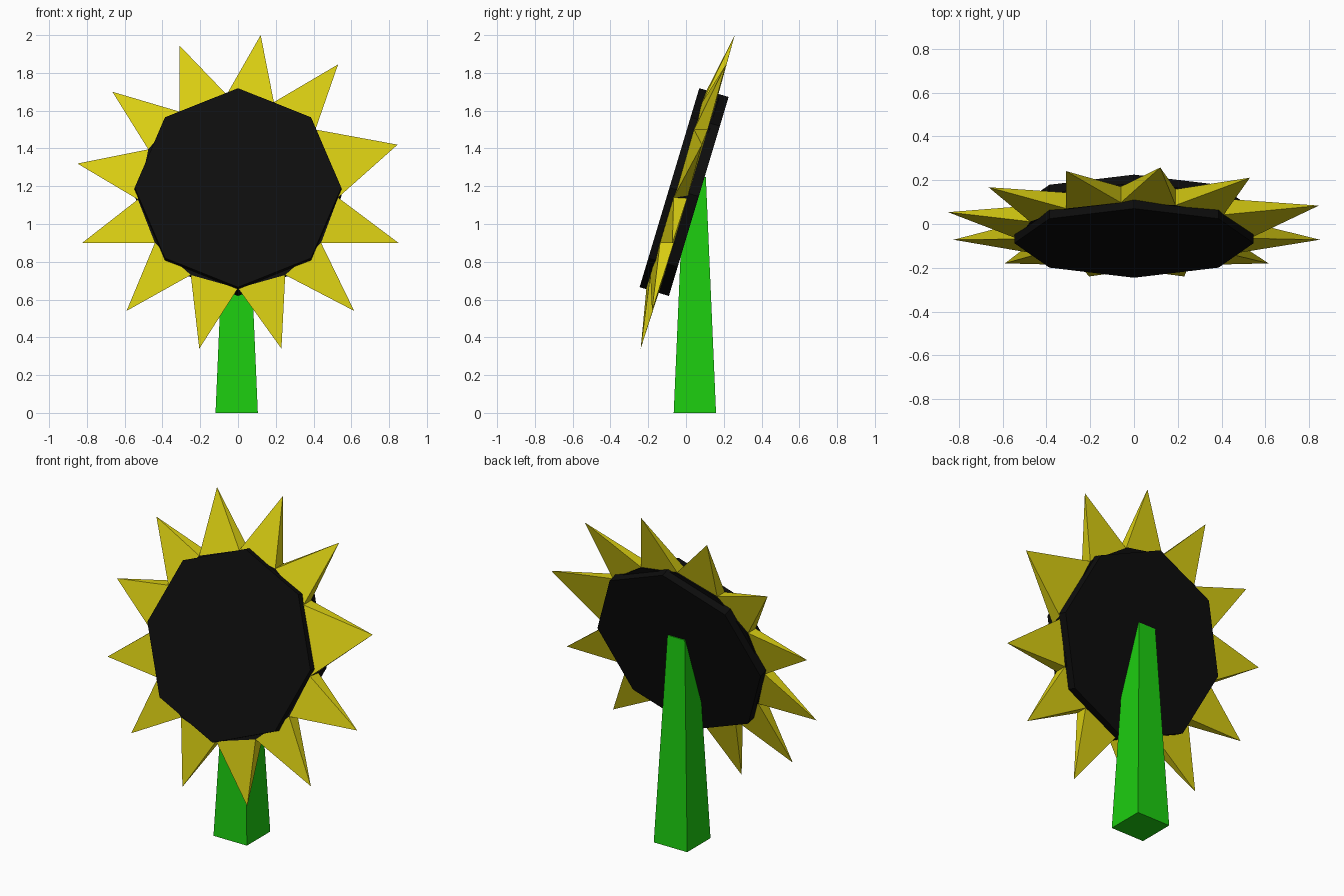
import bpy, bmesh, math
from mathutils import Vector

if "Cube" in bpy.data.objects:
    bpy.data.objects.remove(bpy.data.objects["Cube"])


def material(name, rgb):
    m = bpy.data.materials.new(name)
    m.diffuse_color = (*rgb, 1)
    m.use_nodes = True
    m.node_tree.nodes["Principled BSDF"].inputs["Base Color"].default_value = m.diffuse_color
    return m


def make(name, bm, mat):
    bmesh.ops.recalc_face_normals(bm, faces=bm.faces[:])
    me = bpy.data.meshes.new(name)
    bm.to_mesh(me)
    bm.free()
    me.materials.append(mat)
    ob = bpy.data.objects.new(name, me)
    bpy.context.collection.objects.link(ob)
    return ob


def prism(name, front, back, mat):
    bm = bmesh.new()
    f = [bm.verts.new(p) for p in front]
    b = [bm.verts.new(p) for p in back]
    bm.faces.new(f)
    bm.faces.new(b[::-1])
    n = len(f)
    for i in range(n):
        j = (i + 1) % n
        bm.faces.new((f[i], b[i], b[j], f[j]))
    return make(name, bm, mat)


black = material("seed_black", (0.004, 0.004, 0.004))
yellow = material("petal_yellow", (0.69, 0.61, 0.006))
green = material("stem_green", (0.012, 0.61, 0.005))

# flower head frame: leaning back, facing front and slightly up
TILT = math.radians(16.7)
center = Vector((0, -0.01, 1.169))
up = Vector((0, math.sin(TILT), math.cos(TILT)))
back_dir = Vector((0, math.cos(TILT), -math.sin(TILT)))


def on_head(x, z, depth):
    # point seen at front-view (x, z), lying at a depth behind the head's mid plane
    v = (z - center.z + depth * math.sin(TILT)) / math.cos(TILT)
    return center + Vector((x, 0, 0)) + up * v + back_dir * depth


# seed disc: octagon with a corner at the top
def octagon(depth):
    return [center + back_dir * depth + up * (0.55 * math.cos(a)) + Vector((0.547 * math.sin(a), 0, 0))
            for a in (math.pi * i / 4 for i in range(8))]


prism("seed_disc", octagon(-0.081), octagon(0.081), black)

# petal valleys and tips, clockwise from the top
valleys = [(-0.06, 1.685), (0.19, 1.645), (0.41, 1.50), (0.53, 1.14), (0.44, 0.90), (0.25, 0.73),
           (0, 0.66), (-0.25, 0.73), (-0.44, 0.90), (-0.53, 1.13), (-0.475, 1.395), (-0.31, 1.595)]
tips = [(0.12, 2.0), (0.53, 1.845), (0.845, 1.42), (0.85, 0.9), (0.615, 0.54), (0.23, 0.34),
        (-0.205, 0.34), (-0.59, 0.54), (-0.825, 0.9), (-0.85, 1.32), (-0.665, 1.70), (-0.31, 1.945)]

# core ring joining the petals
prism("petal_core", [on_head(x, z, -0.045) for x, z in valleys],
      [on_head(x, z, 0.035) for x, z in valleys], black)

# petals: flat spikes narrowing to a point
bm = bmesh.new()
for i, tip in enumerate(tips):
    a, b = valleys[i], valleys[(i + 1) % 12]
    base = [bm.verts.new(on_head(*p, d)) for p, d in ((a, -0.045), (b, -0.045), (b, 0.025), (a, 0.025))]
    t = bm.verts.new(on_head(*tip, 0.018))
    bm.faces.new(base)
    for k in range(4):
        bm.faces.new((base[k], base[(k + 1) % 4], t))
make("petals", bm, yellow)


# stem: tapered square post running into the disc
def square(h, z):
    return [(-0.007 + sx * h, 0.047 + sy * h, z) for sx, sy in ((-1, -1), (1, -1), (1, 1), (-1, 1))]


prism("stem", square(0.112, 0), square(0.058, 1.25), green)
